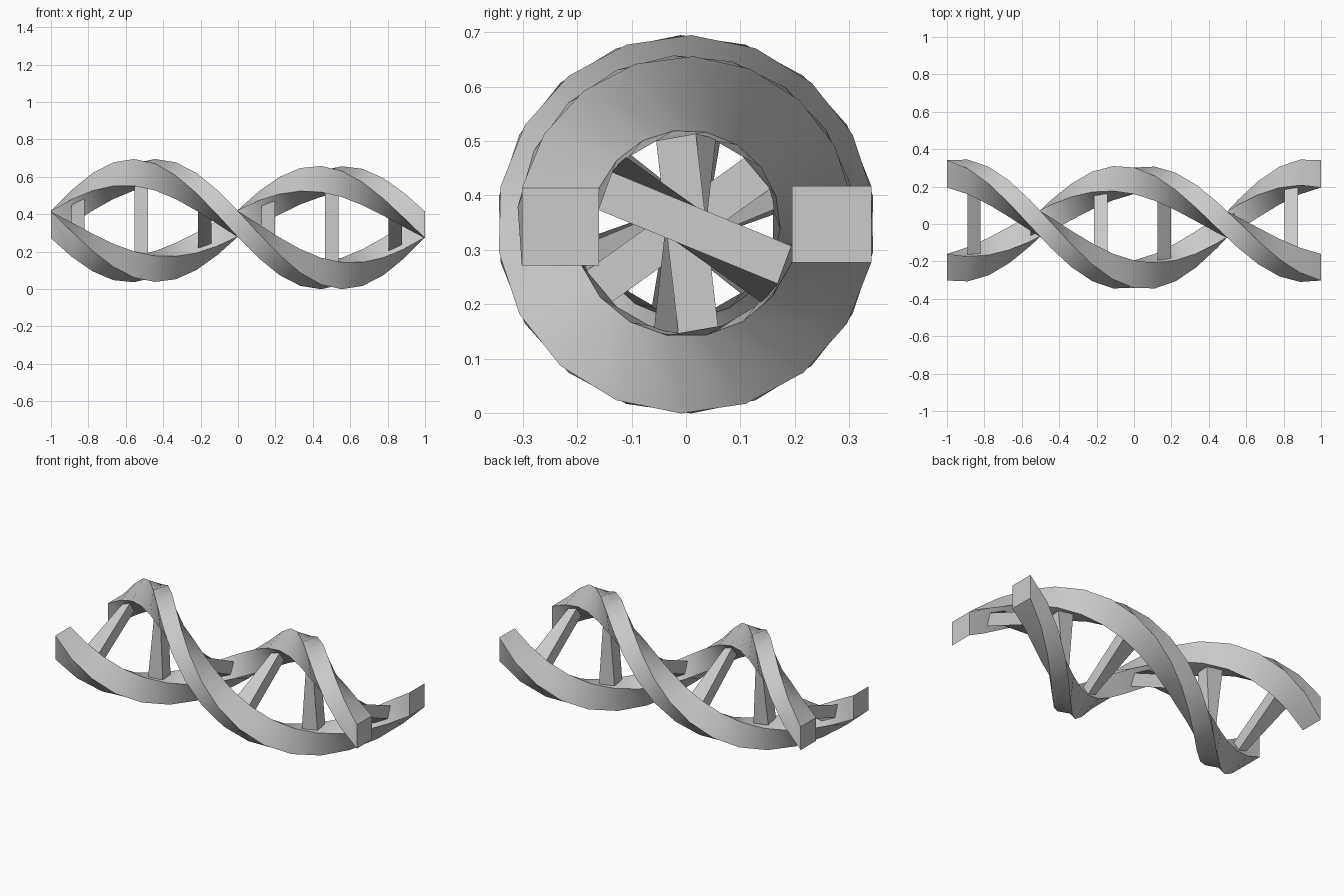
import bpy, bmesh
from math import pi, cos, sin, radians

default = bpy.data.objects.get("Cube")
if default:
    bpy.data.objects.remove(default, do_unlink=True)

AXIS_Z = 0.347

grey = bpy.data.materials.new("light grey")
grey.use_nodes = True
colour = (0.6, 0.6, 0.6, 1)
grey.diffuse_color = colour
grey.node_tree.nodes["Principled BSDF"].inputs["Base Color"].default_value = colour


def twisted_bar(name, x0, x1, r0, r1, low, high, steps):
    """Rectangular section (radius r0..r1, tangent low..high) swept along x,
    turning once about the axis over two units."""
    bm = bmesh.new()
    rings = []
    for i in range(steps + 1):
        x = x0 + (x1 - x0) * i / steps
        c, s = cos(pi * (x + 1)), sin(pi * (x + 1))
        rings.append([bm.verts.new((x, r * c - t * s, AXIS_Z + r * s + t * c))
                      for r, t in ((r0, low), (r1, low), (r1, high), (r0, high))])
    for a, b in zip(rings, rings[1:]):
        for j in range(4):
            k = (j + 1) % 4
            bm.faces.new((a[j], a[k], b[k], b[j]))
    bm.faces.new(rings[0])
    bm.faces.new(rings[-1])
    bmesh.ops.recalc_face_normals(bm, faces=bm.faces)
    mesh = bpy.data.meshes.new(name)
    bm.to_mesh(mesh)
    bm.free()
    mesh.materials.append(grey)
    obj = bpy.data.objects.new(name, mesh)
    bpy.context.collection.objects.link(obj)
    bpy.ops.object.select_all(action="DESELECT")
    obj.select_set(True)
    bpy.context.view_layer.objects.active = obj
    bpy.ops.object.shade_smooth_by_angle(angle=radians(30))
    return obj


# Two opposed helical strands, the second slightly closer to the axis
twisted_bar("outer_strand", -1, 1, 0.195, 0.341, -0.07, 0.07, 18)
twisted_bar("inner_strand", -1, 1, -0.302, -0.16, -0.076, 0.067, 18)

# Evenly spaced rungs that twist along with the strands
for i in range(6):
    x = -0.008 + 0.339 * (i - 2.5)
    twisted_bar(f"rung_{i + 1}", x - 0.036, x + 0.036, -0.163, 0.198, -0.037, 0.037, 1)
